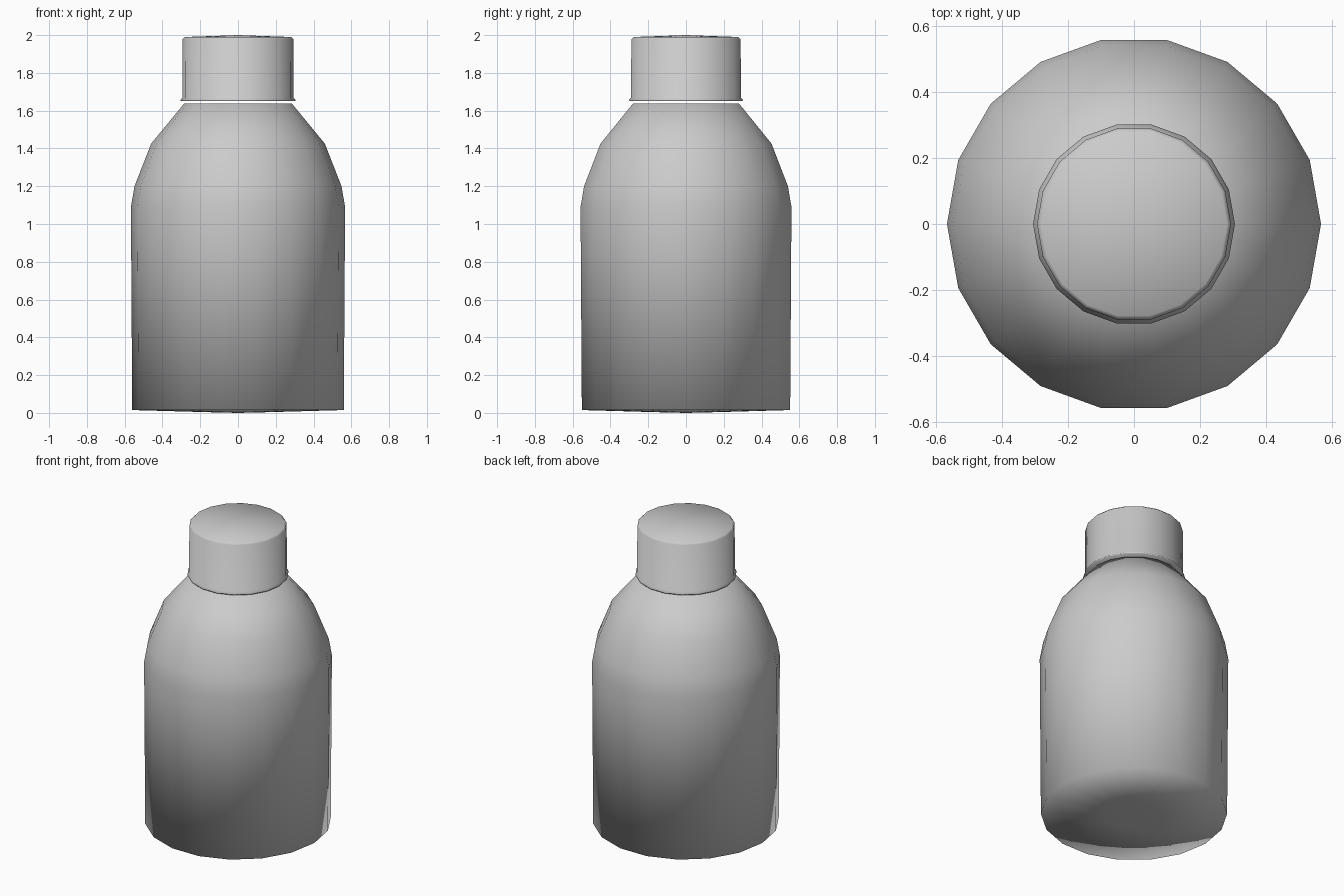
import bpy
import bmesh
from math import cos, sin, pi

if "Cube" in bpy.data.objects:
    bpy.data.objects.remove(bpy.data.objects["Cube"])

SIDES = 18


def lathe(name, profile):
    """Revolve (radius, z) points, bottom to top; radius 0 makes a pole."""
    bm = bmesh.new()
    rings = []
    for r, z in profile:
        n = 1 if r == 0 else SIDES
        rings.append([bm.verts.new((r * cos(2 * pi * i / SIDES),
                                    r * sin(2 * pi * i / SIDES), z))
                      for i in range(n)])
    for a, b in zip(rings, rings[1:]):
        for i in range(SIDES):
            j = (i + 1) % SIDES
            quad = [a[i % len(a)], a[j % len(a)], b[j % len(b)], b[i % len(b)]]
            bm.faces.new(list(dict.fromkeys(quad)))
    bmesh.ops.recalc_face_normals(bm, faces=bm.faces)
    for f in bm.faces:
        f.smooth = True
    mesh = bpy.data.meshes.new(name)
    bm.to_mesh(mesh)
    bm.free()
    obj = bpy.data.objects.new(name, mesh)
    bpy.context.collection.objects.link(obj)
    return obj


# Bottle body: slightly domed base, straight wall, rounded shoulder
lathe("bottle_body", [
    (0, 0), (0.17, 0.004), (0.56, 0.015), (0.567, 1.09), (0.548, 1.2),
    (0.46, 1.425), (0.285, 1.638), (0, 1.638),
])

# Cap: floating just above the shoulder, with a thin rim and softened top edge
lathe("bottle_cap", [
    (0, 1.65), (0.303, 1.65), (0.306, 1.657), (0.295, 1.668),
    (0.294, 1.978), (0.282, 1.99), (0, 2.0),
])
